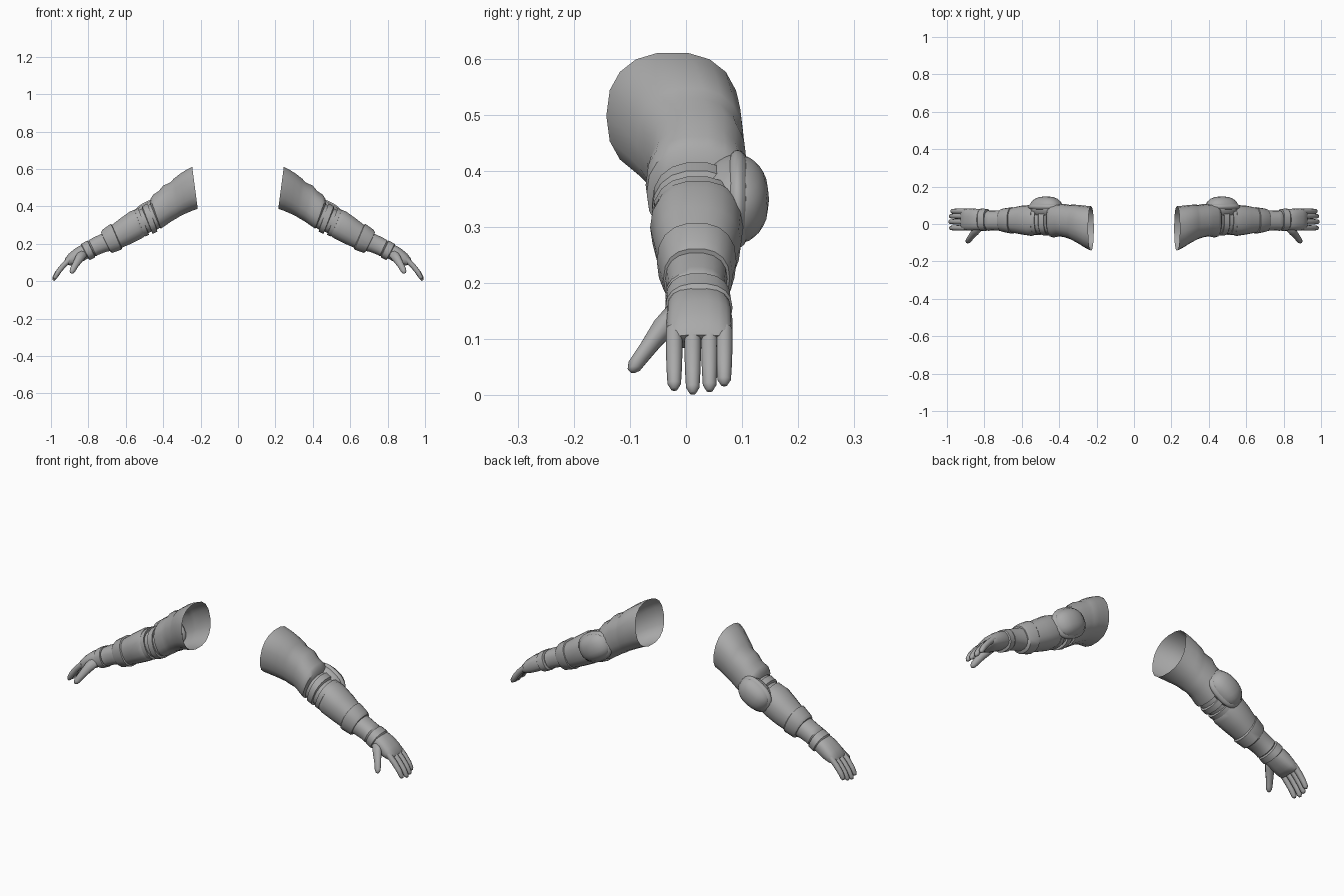
import bpy
import bmesh
from math import cos, sin, pi, atan2
from mathutils import Vector, Matrix

cube = bpy.data.objects.get("Cube")
if cube:
    bpy.data.objects.remove(cube)

# One plain grey for everything
grey = bpy.data.materials.new("plain_grey")
grey.use_nodes = True
tone = (0.4, 0.4, 0.4, 1)
grey.diffuse_color = tone
shader = grey.node_tree.nodes["Principled BSDF"]
shader.inputs["Base Color"].default_value = tone
shader.inputs["Roughness"].default_value = 0.8


def finish(name, bm, angle=40, subdivide=0):
    """Turn a bmesh of the left side into a mirrored, smooth-shaded object."""
    mesh = bpy.data.meshes.new(name)
    bm.to_mesh(mesh)
    bm.free()
    obj = bpy.data.objects.new(name, mesh)
    bpy.context.collection.objects.link(obj)
    mesh.materials.append(grey)
    bpy.ops.object.select_all(action="DESELECT")
    obj.select_set(True)
    bpy.context.view_layer.objects.active = obj
    bpy.ops.object.shade_smooth_by_angle(angle=angle * pi / 180)
    if subdivide:
        smooth = obj.modifiers.new("rounding", "SUBSURF")
        smooth.levels = smooth.render_levels = subdivide
    mirror = obj.modifiers.new("other_side", "MIRROR")
    mirror.use_mirror_merge = False
    return obj


def squash(value, power):
    """Signed power, which squares off a round cross-section."""
    return abs(value) ** power * (1 if value >= 0 else -1)


def loft(name, rings, sides=18, power=0.85, close_start=False,
         close_end=False, **style):
    """Skin rings given as top x, top z, bottom x, bottom z, front y, back y."""
    bm = bmesh.new()
    loops = []
    for top_x, top_z, low_x, low_z, front, back in rings:
        top, low = Vector((top_x, 0, top_z)), Vector((low_x, 0, low_z))
        loop = []
        for k in range(sides):
            a = 2 * pi * k / sides
            point = (top + low) / 2 + (top - low) / 2 * squash(sin(a), power)
            point.y = (front + back) / 2 + (back - front) / 2 * squash(cos(a), power)
            loop.append(bm.verts.new(point))
        loops.append(loop)
    for near, far in zip(loops, loops[1:]):
        for k in range(sides):
            n = (k + 1) % sides
            bm.faces.new((near[k], near[n], far[n], far[k]))
    if close_start:
        bm.faces.new(loops[0][::-1])
    if close_end:
        bm.faces.new(loops[-1])
    return finish(name, bm, **style)


def digit(name, path, width=1.0):
    """Finger or thumb along points given as x, y, z, radius."""
    rings = []
    for i, (x, y, z, r) in enumerate(path):
        before, after = path[max(i - 1, 0)], path[min(i + 1, len(path) - 1)]
        along = Vector((after[0] - before[0], after[2] - before[2])).normalized()
        up_x, up_z = -along.y * r, along.x * r
        rings.append((x + up_x, z + up_z, x - up_x, z - up_z,
                      y - r * width, y + r * width))
    return loft(name, rings, sides=10, power=1, close_start=True,
                close_end=True, angle=70)


# Upper sleeve, open at the shoulder, with soft folds towards the elbow
loft("upper_sleeve", [
    (.245, .612, .215, .385, -.142, .095),
    (.275, .598, .245, .375, -.128, .098),
    (.31, .575, .28, .36, -.106, .102),
    (.345, .548, .31, .346, -.088, .104),
    (.36, .53, .325, .336, -.08, .102),
    (.40, .512, .35, .322, -.07, .108),
    (.425, .482, .375, .305, -.066, .105),
    (.455, .462, .40, .288, -.072, .11),
    (.468, .44, .412, .28, -.07, .108),
    (.47, .415, .42, .29, -.055, .095),
], angle=32)

# Elbow straps stepping in and out
loft("elbow_straps", [
    (.462, .418, .412, .288, -.055, .095),
    (.482, .405, .432, .275, -.055, .095),
    (.484, .416, .431, .264, -.061, .1),
    (.512, .401, .456, .252, -.061, .1),
    (.514, .389, .461, .264, -.054, .095),
    (.532, .379, .478, .257, -.054, .095),
    (.534, .391, .476, .246, -.06, .1),
    (.556, .38, .496, .238, -.06, .1),
    (.556, .368, .5, .25, -.053, .095),
], angle=30)

# Forearm guard with a raised rim at the wrist end
loft("forearm_guard", [
    (.545, .37, .49, .255, -.05, .09),
    (.555, .383, .497, .24, -.058, .1),
    (.58, .372, .515, .227, -.064, .102),
    (.63, .336, .57, .2, -.056, .098),
    (.675, .301, .62, .178, -.047, .088),
    (.68, .308, .622, .168, -.052, .09),
    (.725, .276, .672, .15, -.043, .083),
    (.733, .262, .68, .155, -.04, .078),
    (.728, .248, .69, .168, -.03, .068),
], angle=30)

# Wrist sleeve and hand cuff
loft("wrist_sleeve", [
    (.715, .262, .675, .162, -.037, .074),
    (.745, .247, .705, .156, -.036, .073),
    (.78, .23, .742, .142, -.034, .071),
    (.797, .22, .757, .134, -.037, .073),
    (.804, .207, .768, .136, -.03, .066),
], angle=32)
loft("glove_cuff", [
    (.795, .203, .762, .14, -.026, .064),
    (.806, .218, .764, .126, -.036, .08),
    (.838, .2, .792, .112, -.037, .083),
    (.842, .188, .8, .122, -.03, .076),
], angle=30)

# Palm tapering to the knuckles
loft("palm", [
    (.825, .195, .79, .128, -.031, .075),
    (.85, .188, .812, .115, -.034, .08),
    (.878, .17, .84, .1, -.035, .083),
    (.905, .147, .868, .088, -.035, .083),
    (.924, .122, .893, .083, -.033, .082),
    (.928, .108, .906, .086, -.028, .077),
], power=0.75, close_start=True, close_end=True, angle=60)

# Four fingers: y position, droop of the tip, reach
fingers = {"index": (-.021, .011, .94), "middle": (.012, 0, 1),
           "ring": (.042, .01, .96), "little": (.068, .02, .87)}
bend = [(0, 0, .015), (.037, -.037, .0148), (.066, -.073, .0138),
        (.083, -.103, .012), (.088, -.113, .006)]
for label, (y, lift, reach) in fingers.items():
    digit(label + "_finger", [(.9 + dx * reach, y, .117 + dz * reach, r)
                              for dx, dz, r in bend])

# Thumb spreading forward from the palm
digit("thumb", [
    (.822, -.008, .155, .026), (.846, -.036, .125, .025),
    (.868, -.064, .089, .019), (.884, -.086, .06, .0165),
    (.89, -.092, .047, .012), (.893, -.094, .042, .005),
])

# Domed elbow pad on the back of the arm, with a thin rim plate under it
tilt = Matrix.Rotation(atan2(.51, .86), 4, "Y")


def elbow_dome(name, y, size, power):
    bm = bmesh.new()
    bmesh.ops.create_uvsphere(bm, u_segments=20, v_segments=12, radius=1)
    for v in bm.verts:
        v.co = Vector([squash(c, p) * s for c, p, s in
                       zip(v.co, (power, 1, power), size)])
    bm.transform(Matrix.Translation((.47, y, .35)) @ tilt)
    return finish(name, bm, angle=50)


elbow_dome("elbow_pad", .088, (.092, .06, .07), .85)
elbow_dome("elbow_pad_rim", .092, (.1, .028, .077), .85)
